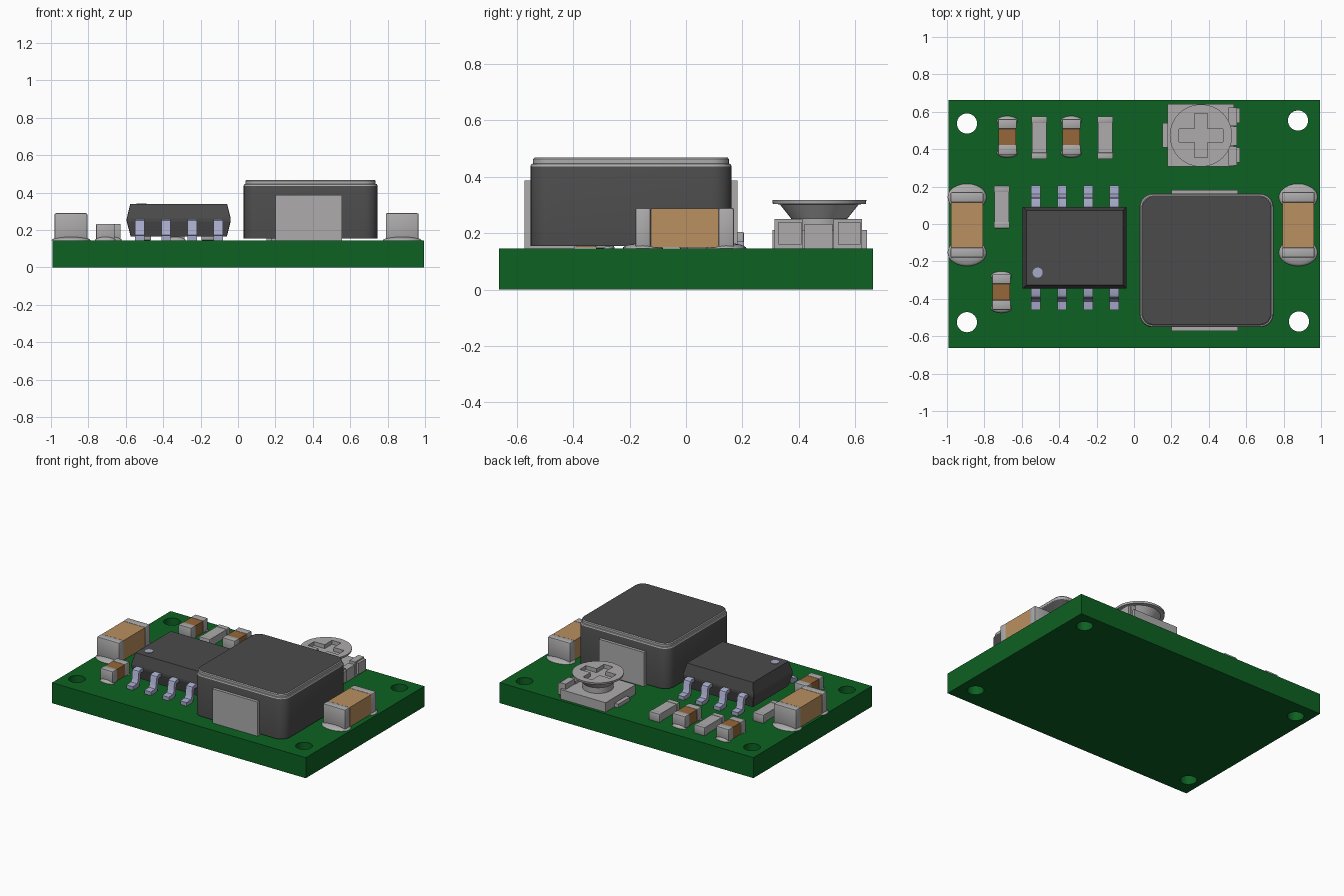
import bpy, bmesh
from math import pi, cos, sin
from mathutils import Matrix, Vector

cube = bpy.data.objects.get("Cube")
if cube:
    bpy.data.objects.remove(cube, do_unlink=True)


def material(name, r, g, b):
    m = bpy.data.materials.new(name)
    m.use_nodes = True
    m.diffuse_color = (r, g, b, 1)
    m.node_tree.nodes["Principled BSDF"].inputs["Base Color"].default_value = (r, g, b, 1)
    return m


GREEN = material("board green", 0.004, 0.12, 0.016)
BLACK = material("moulding charcoal", 0.07, 0.07, 0.07)
METAL = material("tin grey", 0.42, 0.41, 0.41)
PIN = material("pin lavender", 0.38, 0.40, 0.58)
TAN = material("ceramic tan", 0.49, 0.28, 0.115)
BROWN = material("ceramic brown", 0.30, 0.135, 0.042)
TOP = 0.145  # upper face of the board


def finish(name, bm, *mats, smooth=False):
    bmesh.ops.recalc_face_normals(bm, faces=bm.faces)
    me = bpy.data.meshes.new(name)
    bm.to_mesh(me)
    bm.free()
    ob = bpy.data.objects.new(name, me)
    bpy.context.collection.objects.link(ob)
    for m in mats:
        me.materials.append(m)
    bpy.ops.object.select_all(action='DESELECT')
    ob.select_set(True)
    bpy.context.view_layer.objects.active = ob
    if smooth:
        bpy.ops.object.shade_smooth_by_angle(angle=0.6)
    return ob


def box(name, x, y, z, mat, bevel=0):
    """Box from (min, max) pairs, with optional bevelled edges."""
    bm = bmesh.new()
    bmesh.ops.create_cube(bm, size=1)
    for v in bm.verts:
        v.co = [r[0] if c < 0 else r[1] for r, c in zip((x, y, z), v.co)]
    if bevel:
        bmesh.ops.bevel(bm, geom=bm.edges[:], offset=bevel, segments=2, profile=0.5, affect='EDGES')
    return finish(name, bm, mat, smooth=bevel > 0)


def loft(bm, rings):
    """Skin a stack of equal rings and cap both ends; returns the upper cap."""
    rows = [[bm.verts.new(p) for p in ring] for ring in rings]
    for a, b in zip(rows, rows[1:]):
        for i in range(len(a)):
            j = (i + 1) % len(a)
            bm.faces.new((a[i], a[j], b[j], b[i]))
    bm.faces.new(rows[0][::-1])
    return bm.faces.new(rows[-1])


def rounded(cx, cy, hx, hy, r, z, seg=6):
    """Rounded rectangle ring."""
    pts = []
    for q, (sx, sy) in enumerate(((1, 1), (-1, 1), (-1, -1), (1, -1))):
        for i in range(seg + 1):
            a = (q + i / seg) * pi / 2
            pts.append((cx + sx * (hx - r) + r * cos(a), cy + sy * (hy - r) + r * sin(a), z))
    return pts


def circle(cx, cy, r, z, n=32):
    return [(cx + r * cos(2 * pi * i / n), cy + r * sin(2 * pi * i / n), z) for i in range(n)]


def cut(ob, cutter):
    mod = ob.modifiers.new("cut", 'BOOLEAN')
    mod.operation, mod.object, mod.solver = 'DIFFERENCE', cutter, 'EXACT'
    bpy.context.view_layer.objects.active = ob
    bpy.ops.object.modifier_apply(modifier="cut")
    bpy.data.objects.remove(cutter, do_unlink=True)


def fillet(name, x, y, rx, ry, h):
    """Low solder dome resting on the board."""
    bm = bmesh.new()
    bmesh.ops.create_uvsphere(bm, u_segments=24, v_segments=12, radius=1)
    bmesh.ops.bisect_plane(bm, geom=bm.verts[:] + bm.edges[:] + bm.faces[:], plane_co=(0, 0, 0),
                           plane_no=(0, 0, -1), clear_outer=True)
    bmesh.ops.transform(bm, matrix=Matrix.Translation((x, y, TOP)) @ Matrix.Diagonal((rx, ry, h, 1)),
                        verts=bm.verts)
    finish(name, bm, METAL, smooth=True)


# Board with four mounting holes
board = box("circuit_board", (-0.992, 0.995), (-0.663, 0.663), (0, TOP), GREEN)
bm = bmesh.new()
for hx, hy in ((-0.893, 0.537), (0.877, 0.553), (-0.893, -0.525), (0.882, -0.521)):
    loft(bm, [circle(hx, hy, 0.054, -0.1), circle(hx, hy, 0.054, 0.3)])
cut(board, finish("hole_cutter", bm, GREEN))

# Power inductor: dark block, pale rim, dark lid face
ix, iy = 0.388, -0.195
bm = bmesh.new()
lid = loft(bm, [rounded(ix, iy, 0.358, 0.357, 0.07, 0.155), rounded(ix, iy, 0.358, 0.357, 0.07, 0.437),
                rounded(ix, iy, 0.354, 0.353, 0.067, 0.445), rounded(ix, iy, 0.348, 0.347, 0.062, 0.447),
                rounded(ix, iy, 0.348, 0.347, 0.062, 0.463), rounded(ix, iy, 0.343, 0.342, 0.058, 0.469)])
for f in bm.faces:
    f.material_index = int(f.calc_center_median().z > 0.438 and f is not lid)
lid.material_index = 0
finish("inductor_body", bm, BLACK, METAL, smooth=True)
for side, s in (("front", -1), ("back", 1)):
    y0, y1 = sorted((iy + s * 0.35, iy + s * 0.378))
    box("inductor_terminal_" + side, (0.2, 0.555), (y0, y1), (0.15, 0.387), METAL)
    y0, y1 = sorted((iy + s * 0.2, iy + s * 0.378))
    box("inductor_foot_" + side, (0.2, 0.555), (y0, y1), (TOP, 0.157), METAL)

# Eight-pin chip
cx, cy = -0.317, -0.127
bm = bmesh.new()
loft(bm, [rounded(cx, cy, hx, hy, 0.002, z, 1) for hx, hy, z in
          ((0.257, 0.198, 0.165), (0.278, 0.219, 0.247), (0.278, 0.219, 0.262), (0.259, 0.2, 0.34))])
finish("chip_body", bm, BLACK)
bm = bmesh.new()
loft(bm, [circle(-0.515, -0.26, 0.027, 0.338), circle(-0.515, -0.26, 0.027, 0.343)])
finish("chip_pin_mark", bm, PIN)

# Gull-wing pins: outward distance and height along the outer and inner skin
outer = [(0.2, 0.259), (0.25, 0.259), (0.264, 0.252), (0.271, 0.238), (0.276, 0.188), (0.287, 0.174), (0.333, 0.17)]
inner = [(0.333, TOP), (0.278, TOP), (0.261, 0.152), (0.253, 0.17), (0.248, 0.225), (0.243, 0.234), (0.2, 0.234)]
for s in (-1, 1):
    for i in range(4):
        px = -0.525 + 0.14 * i
        bm = bmesh.new()
        prof = outer + inner
        loft(bm, [[(px + dx, cy + s * d, z) for d, z in prof] for dx in (-0.025, 0.025)])
        finish(f"chip_pin_{'back' if s > 0 else 'front'}_{i + 1}", bm, PIN, smooth=True)


def chip_part(name, x, y, hw, hl, cap, h, body, sol, bevel):
    """Surface-mount part along y: core, two end caps and solder fillets."""
    box(name + "_core", (x - hw + 0.003, x + hw - 0.003), (y - hl + cap, y + hl - cap),
        (TOP + 0.004, TOP + h - 0.003), body)
    for s in (-1, 1):
        y0, y1 = sorted((y + s * hl, y + s * (hl - cap)))
        box(f"{name}_end_{'back' if s > 0 else 'front'}", (x - hw, x + hw), (y0, y1),
            (TOP, TOP + h), METAL, bevel)
        if sol:
            fillet(f"{name}_solder_{'back' if s > 0 else 'front'}", x, y + s * (hl - sol * 0.6),
                   hw + sol * 0.35, sol * 1.6, 0.02)


# Large and small capacitors
for name, x in (("left", -0.893), ("right", 0.878)):
    chip_part("large_capacitor_" + name, x, -0.005, 0.088, 0.175, 0.055, 0.145, TAN, 0.045, 0.008)
for i, (x, y) in enumerate(((-0.677, 0.466), (-0.335, 0.466), (-0.709, -0.364))):
    chip_part(f"small_capacitor_{i + 1}", x, y, 0.05, 0.095, 0.052, 0.088, BROWN, 0.016, 0.006)

# Resistors
for i, (x, y) in enumerate(((-0.507, 0.461), (-0.154, 0.461), (-0.707, 0.091))):
    chip_part(f"resistor_{i + 1}", x, y, 0.042, 0.114, 0.035, 0.06, METAL, 0, 0.004)

# Trimmer: base, terminals, and a flared rotor with a cross slot
tx, ty = 0.358, 0.473
box("trimmer_base", (0.18, 0.535), (0.307, 0.642), (TOP, 0.212), METAL)
box("trimmer_wiper_tab", (0.152, 0.2), (0.408, 0.54), (TOP, 0.17), METAL)
box("trimmer_centre_block", (0.5, 0.55), (0.42, 0.52), (TOP, 0.232), METAL)
for side, y in (("front", 0.364), ("back", 0.574)):
    box("trimmer_terminal_" + side, (0.505, 0.55), (y - 0.05, y + 0.05), (TOP, 0.25), METAL)
    box("trimmer_clip_" + side, (0.53, 0.567), (y - 0.035, y + 0.045), (0.16, 0.24), METAL)
bm = bmesh.new()
loft(bm, [circle(tx, ty, r, z) for r, z in
          ((0.1, 0.2), (0.1, 0.252), (0.14, 0.302), (0.165, 0.304), (0.167, 0.318))])
rotor = finish("trimmer_rotor", bm, METAL)
arm, w = 0.118, 0.035
bm = bmesh.new()
plus = [(arm, -w), (arm, w), (w, w), (w, arm), (-w, arm), (-w, w),
        (-arm, w), (-arm, -w), (-w, -w), (-w, -arm), (w, -arm), (w, -w)]
loft(bm, [[(tx + a, ty + b, z) for a, b in plus] for z in (0.29, 0.4)])
cut(rotor, finish("slot_cutter", bm, METAL))
bpy.ops.object.select_all(action='DESELECT')
rotor.select_set(True)
bpy.ops.object.shade_smooth_by_angle(angle=0.5)
